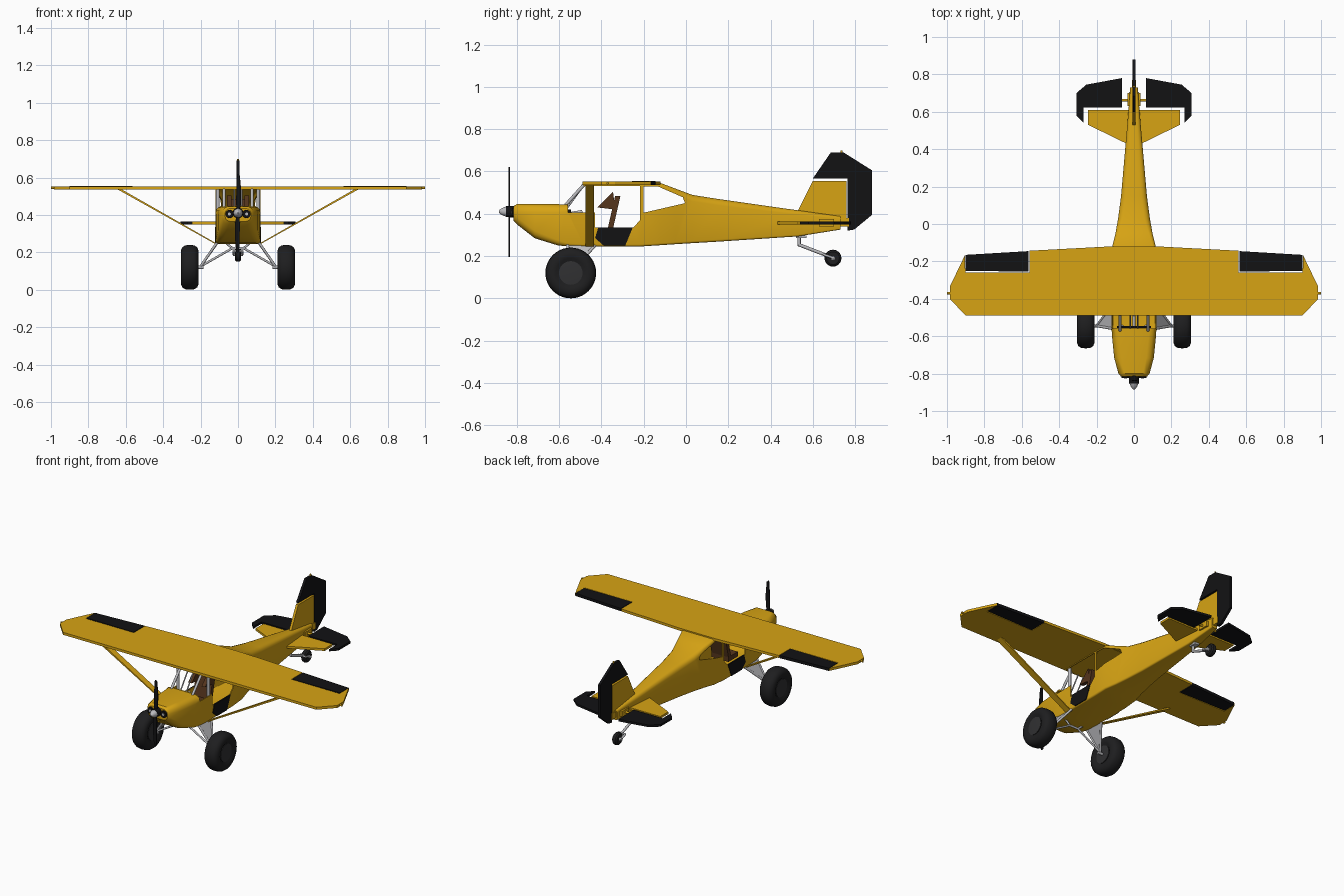
import bpy, bmesh, math
from mathutils import Vector, Matrix


def material(name, col):
    m = bpy.data.materials.new(name)
    m.diffuse_color = (*col, 1)
    return m


GOLD = material("gold paint", (0.68, 0.37, 0.007))
BLACK = material("black paint", (0.006, 0.006, 0.007))
TYRE = material("tyre rubber", (0.013, 0.013, 0.014))
HUB = material("dark hub grey", (0.03, 0.03, 0.032))
SILVER = material("silver metal", (0.5, 0.5, 0.52))
BROWN = material("brown leather", (0.09, 0.035, 0.012))


def finish(name, bm, mat, mirror=False, smooth=False):
    bmesh.ops.recalc_face_normals(bm, faces=bm.faces)
    me = bpy.data.meshes.new(name)
    bm.to_mesh(me)
    bm.free()
    ob = bpy.data.objects.new(name, me)
    bpy.context.collection.objects.link(ob)
    me.materials.append(mat)
    bpy.ops.object.select_all(action='DESELECT')
    bpy.context.view_layer.objects.active = ob
    ob.select_set(True)
    if smooth:
        bpy.ops.object.shade_smooth_by_angle(angle=math.radians(35))
    if mirror:
        ob.modifiers.new("mirror", 'MIRROR')
    return ob


def skin(name, rings, mat, mirror=False, smooth=False):
    """Bridge equal closed rings and cap the ends."""
    bm = bmesh.new()
    vs = [[bm.verts.new(p) for p in r] for r in rings]
    n = len(vs[0])
    for a, b in zip(vs, vs[1:]):
        for i in range(n):
            bm.faces.new((a[i], a[(i + 1) % n], b[(i + 1) % n], b[i]))
    bm.faces.new(vs[0])
    bm.faces.new(vs[-1])
    return finish(name, bm, mat, mirror, smooth)


def prism(name, pts, axis, lo, hi, mat, mirror=False):
    """Extrude a flat outline along x, y or z."""
    def place(p, h):
        q = list(p)
        q.insert("xyz".index(axis), h)
        return q
    return skin(name, [[place(p, lo) for p in pts], [place(p, hi) for p in pts]], mat, mirror)


def lathe(name, centre, axis, profile, mat, n=32, mirror=False):
    """Profile of (offset along axis, radius) turned about x or y."""
    rings = []
    for d, r in profile:
        ring = []
        for i in range(n):
            a = 2 * math.pi * i / n
            c, s = r * math.cos(a), r * math.sin(a)
            ring.append(Vector(centre) + Vector((d, c, s) if axis == "x" else (c, d, s)))
        rings.append(ring)
    return skin(name, rings, mat, mirror, True)


def tube(name, p, q, r, mat, mirror=False, n=12):
    p, q = Vector(p), Vector(q)
    d = q - p
    bm = bmesh.new()
    m = Matrix.Translation((p + q) / 2) @ d.to_track_quat('Z', 'Y').to_matrix().to_4x4()
    bmesh.ops.create_cone(bm, cap_ends=True, segments=n, radius1=r, radius2=r,
                          depth=d.length, matrix=m)
    return finish(name, bm, mat, mirror, True)


def box(name, lo, hi, mat, mirror=False):
    pts = [(lo[0], lo[1]), (hi[0], lo[1]), (hi[0], hi[1]), (lo[0], hi[1])]
    return prism(name, pts, "z", lo[2], hi[2], mat, mirror)


def section(y, w, zb, zt, rb, rt):
    """Rounded box section of the fuselage."""
    ring = []
    for sx, top, a0 in ((1, 1, 0), (-1, 1, 90), (-1, 0, 180), (1, 0, 270)):
        r = rt if top else rb
        cz = zt - r if top else zb + r
        for k in range(4):
            a = math.radians(a0 + 30 * k)
            ring.append((sx * (w - r) + r * math.cos(a), y, cz + r * math.sin(a)))
    return ring


# Fuselage shell
fuselage = skin("fuselage", [section(*s) for s in (
    (-0.815, 0.07, 0.365, 0.435, 0.03, 0.03),
    (-0.80, 0.083, 0.35, 0.446, 0.035, 0.035),
    (-0.715, 0.106, 0.284, 0.447, 0.035, 0.04),
    (-0.605, 0.117, 0.25, 0.445, 0.025, 0.04),
    (-0.56, 0.12, 0.246, 0.444, 0.015, 0.035),
    (-0.485, 0.12, 0.245, 0.545, 0.01, 0.012),
    (-0.22, 0.12, 0.245, 0.548, 0.01, 0.012),
    (-0.125, 0.117, 0.251, 0.547, 0.01, 0.014),
    (-0.05, 0.099, 0.256, 0.519, 0.01, 0.02),
    (0.03, 0.085, 0.261, 0.489, 0.01, 0.03),
    (0.15, 0.069, 0.268, 0.47, 0.01, 0.03),
    (0.53, 0.036, 0.293, 0.416, 0.008, 0.02),
    (0.73, 0.02, 0.325, 0.388, 0.006, 0.012))], GOLD, smooth=True)
shell = fuselage.modifiers.new("shell", 'SOLIDIFY')
shell.thickness = 0.006
bpy.ops.object.modifier_apply(modifier="shell")

# Cut the open cabin and the rear side windows
cabin = [(-0.558, 0.407), (-0.558, 0.6), (-0.485, 0.6), (-0.485, 0.532), (-0.217, 0.532),
         (-0.217, 0.37), (-0.25, 0.334), (-0.43, 0.334), (-0.43, 0.407)]
window = [(-0.2, 0.405), (-0.2, 0.53), (-0.135, 0.53), (-0.015, 0.478), (-0.005, 0.45)]
for pts in (cabin, window):
    cutter = prism("cutter", pts, "x", -0.3, 0.3, GOLD)
    cutter.hide_render = True
    mod = fuselage.modifiers.new("cut", 'BOOLEAN')
    mod.operation, mod.solver, mod.object = 'DIFFERENCE', 'EXACT', cutter
    bpy.context.view_layer.objects.active = fuselage
    bpy.ops.object.modifier_apply(modifier="cut")
    bpy.data.objects.remove(cutter)

# Doors, seat and panel
door = [(-0.43, 0.285), (-0.415, 0.335), (-0.252, 0.335), (-0.287, 0.25), (-0.39, 0.25)]
prism("door_panel", door, "x", 0.117, 0.124, BLACK, True)
prism("seat_back", [(-0.37, 0.33), (-0.345, 0.33), (-0.31, 0.485), (-0.335, 0.485)],
      "x", -0.06, 0.06, BROWN)
prism("seat_frame", [(-0.42, 0.43), (-0.345, 0.505), (-0.335, 0.42)], "x", 0.035, 0.06, BROWN, True)
box("seat_cushion", (-0.06, -0.44, 0.30), (0.06, -0.345, 0.33), BROWN)
box("instrument_panel", (-0.09, -0.557, 0.34), (0.09, -0.545, 0.42), BLACK)
tube("control_column", (0, -0.55, 0.40), (0, -0.49, 0.41), 0.008, SILVER)

# Cabin posts
tube("windshield_post", (0.075, -0.57, 0.44), (0.075, -0.48, 0.54), 0.008, SILVER, True)
tube("cabin_front_post", (0.108, -0.455, 0.26), (0.108, -0.455, 0.54), 0.01, SILVER, True)
tube("centre_brace", (0.02, -0.56, 0.43), (0.02, -0.48, 0.54), 0.004, SILVER, True)

# Wing with notch for the aileron, lamp at the tip, strut below
prism("wing", [(0, -0.49), (0.9, -0.49), (0.985, -0.4), (0.985, -0.335), (0.903, -0.165),
               (0.902, -0.258), (0.56, -0.258), (0.56, -0.143), (0.13, -0.12), (0, -0.12)],
      "z", 0.537, 0.553, GOLD, True)
prism("aileron", [(0.564, -0.255), (0.9, -0.25), (0.9, -0.165), (0.564, -0.145)],
      "z", 0.536, 0.554, BLACK, True)
tube("wingtip_lamp", (0.98, -0.37, 0.545), (1.0, -0.37, 0.545), 0.006, GOLD, True)
prism("wing_strut", [(0.11, 0.245), (0.122, 0.245), (0.65, 0.54), (0.628, 0.54)],
      "y", -0.475, -0.435, GOLD, True)

# Tail surfaces
prism("tail_fin", [(0.525, 0.405), (0.6, 0.556), (0.76, 0.556), (0.76, 0.375), (0.7, 0.375)],
      "x", -0.008, 0.008, GOLD)
prism("rudder", [(0.6, 0.567), (0.685, 0.69), (0.745, 0.69), (0.88, 0.605), (0.88, 0.395),
                 (0.795, 0.325), (0.763, 0.32), (0.763, 0.567)], "x", -0.008, 0.008, BLACK)
tube("rudder_lamp", (0, 0.735, 0.685), (0, 0.735, 0.7), 0.005, GOLD)
box("rudder_hinge", (-0.012, 0.71, 0.34), (0.012, 0.77, 0.38), GOLD)
prism("stabilizer", [(0.03, 0.425), (0.245, 0.53), (0.245, 0.61), (0.03, 0.61)],
      "z", 0.35, 0.364, GOLD, True)
prism("elevator", [(0.065, 0.622), (0.065, 0.78), (0.255, 0.745), (0.308, 0.7), (0.308, 0.58),
                   (0.27, 0.54), (0.27, 0.622)][::1], "z", 0.35, 0.364, BLACK, True)
tube("elevator_hinge", (0, 0.662, 0.357), (0.07, 0.662, 0.357), 0.007, GOLD, True)
box("tail_bracket", (0.02, 0.63, 0.34), (0.036, 0.70, 0.375), GOLD, True)

# Propeller, spinner and cooling intakes
blade = [(0.006, 0.41), (0.016, 0.46), (0.017, 0.53), (0.01, 0.61), (0.0, 0.62),
         (-0.006, 0.61), (-0.009, 0.53), (-0.01, 0.46), (-0.006, 0.41)]
prism("propeller_upper_blade", blade, "y", -0.839, -0.833, BLACK)
prism("propeller_lower_blade", [(-x, 0.816 - z) for x, z in blade], "y", -0.839, -0.833, BLACK)
lathe("propeller_hub", (0, 0, 0.41), "y", [(-0.852, 0.026), (-0.81, 0.028)], BLACK, 24)
lathe("spinner", (0, 0, 0.41), "y",
      [(-0.885, 0.003), (-0.88, 0.01), (-0.867, 0.018), (-0.851, 0.024)], SILVER, 24)
lathe("air_intake", (0.046, 0, 0.405), "y", [(-0.824, 0.021), (-0.80, 0.023)], BLACK, 20, True)
lathe("intake_core", (0.046, 0, 0.405), "y", [(-0.826, 0.008), (-0.82, 0.008)], SILVER, 16, True)

# Main wheels
lathe("main_tyre", (0.258, -0.545, 0.12), "x",
      [(-0.036, 0.055), (-0.046, 0.07), (-0.047, 0.09), (-0.04, 0.107), (-0.025, 0.117),
       (0, 0.12), (0.025, 0.117), (0.04, 0.107), (0.047, 0.09), (0.046, 0.07), (0.036, 0.055)],
      TYRE, 40, True)
lathe("main_hub", (0.258, -0.545, 0.12), "x",
      [(-0.042, 0.03), (-0.04, 0.056), (0.04, 0.056), (0.042, 0.03)], HUB, 24, True)

# Landing gear
foot = (0.2, -0.545, 0.125)
tube("axle", (0.185, -0.545, 0.12), (0.25, -0.545, 0.12), 0.009, SILVER, True)
tube("gear_front_leg", foot, (0.112, -0.56, 0.252), 0.007, SILVER, True)
tube("gear_rear_leg", foot, (0.112, -0.43, 0.25), 0.007, SILVER, True)
tube("gear_brace", foot, (0.03, -0.545, 0.222), 0.006, SILVER, True)
tube("gear_cabane", (0.03, -0.545, 0.222), (0.07, -0.545, 0.255), 0.006, SILVER, True)
tube("gear_cross_bar", (-0.032, -0.545, 0.222), (0.032, -0.545, 0.222), 0.007, SILVER)
skin("gear_fairing", [[(x + dx, y, z) for x, y, z in
                       ((0.2, -0.545, 0.125), (0.112, -0.56, 0.252), (0.112, -0.43, 0.25))]
                      for dx in (-0.003, 0.003)], SILVER, True)

# Tail wheel
box("tail_spring", (-0.016, 0.52, 0.285), (0.016, 0.57, 0.298), SILVER)
tube("tail_gear_post", (0, 0.535, 0.295), (0, 0.535, 0.25), 0.008, SILVER)
tube("tail_gear_arm", (0, 0.53, 0.255), (0.0, 0.66, 0.205), 0.008, SILVER)
tube("tail_fork", (0.024, 0.65, 0.207), (0.024, 0.7, 0.19), 0.006, SILVER, True)
tube("tail_fork_bridge", (-0.027, 0.652, 0.207), (0.027, 0.652, 0.207), 0.006, SILVER)
lathe("tail_tyre", (0, 0.695, 0.19), "x",
      [(-0.016, 0.018), (-0.017, 0.03), (-0.01, 0.038), (0, 0.04), (0.01, 0.038),
       (0.017, 0.03), (0.016, 0.018)], TYRE, 24)
tube("tail_hub", (-0.028, 0.695, 0.19), (0.028, 0.695, 0.19), 0.01, SILVER)
